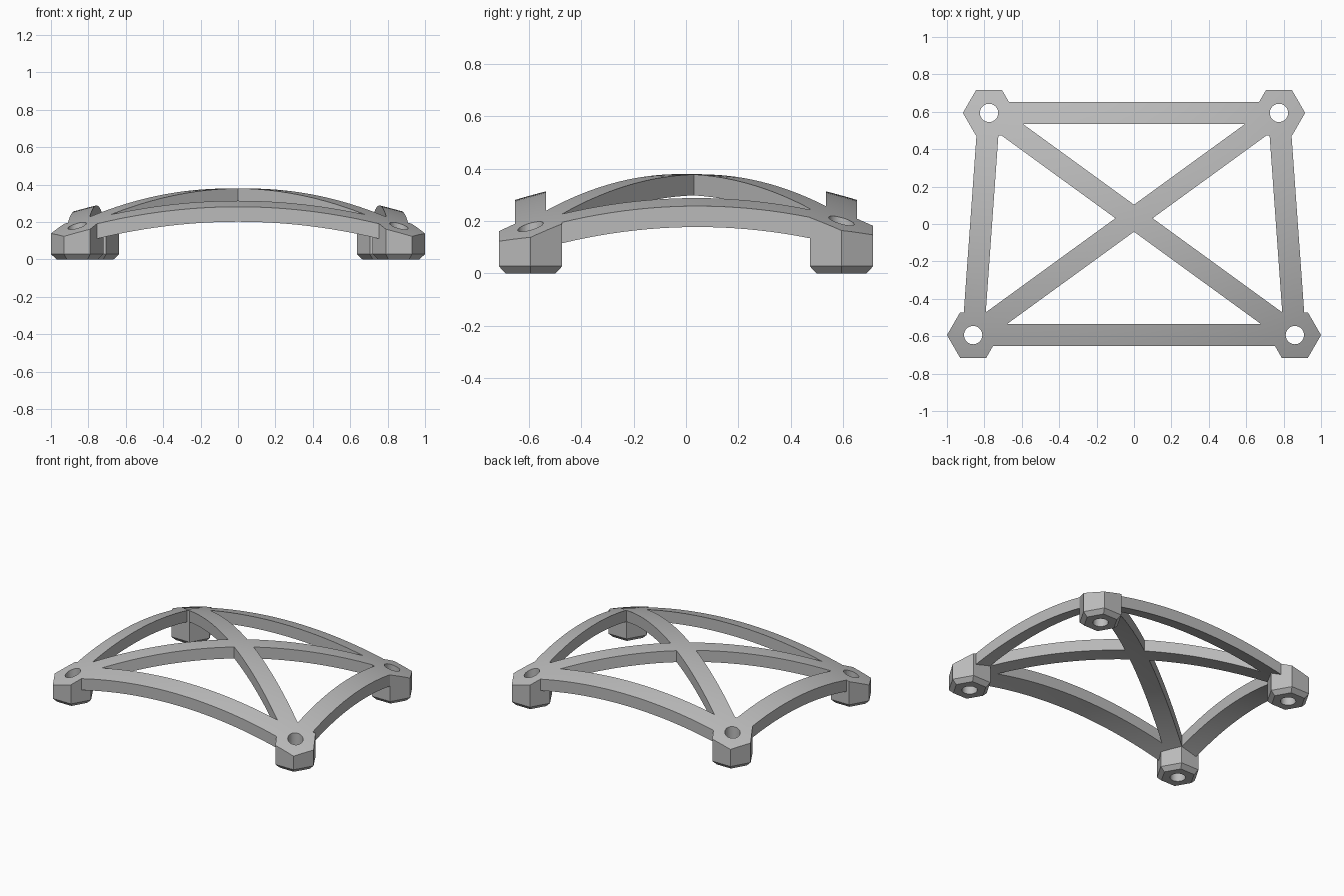
import bpy, bmesh, math
from mathutils import Vector, Matrix

if "Cube" in bpy.data.objects:
    bpy.data.objects.remove(bpy.data.objects["Cube"])

FEET = [Vector((-0.86, -0.594, 0)), Vector((0.86, -0.594, 0)),
        Vector((0.775, 0.594, 0)), Vector((-0.775, 0.594, 0))]
FOOT_R, BAR_W, THICK = 0.14, 0.117, 0.08


def dome(x, y):
    return 0.38 - 0.16 * x * x - 0.232 * y * y


def make(name, bm):
    bmesh.ops.recalc_face_normals(bm, faces=bm.faces)
    mesh = bpy.data.meshes.new(name)
    bm.to_mesh(mesh)
    bm.free()
    obj = bpy.data.objects.new(name, mesh)
    bpy.context.collection.objects.link(obj)
    return obj


def dome_block(name, drop, flat_z):
    """Solid between the dome, lowered by drop, and a flat level."""
    bm = bmesh.new()
    bmesh.ops.create_grid(bm, x_segments=44, y_segments=36, size=1)
    for v in bm.verts:
        v.co.x *= 1.1
        v.co.y *= 0.85
        v.co.z = dome(v.co.x, v.co.y) - drop
    skin = bmesh.ops.extrude_face_region(bm, geom=bm.faces[:])
    for v in skin["geom"]:
        if isinstance(v, bmesh.types.BMVert):
            v.co.z = flat_z
    return make(name, bm)


def combine(target, tool, operation, keep_tool=False):
    mod = target.modifiers.new(operation.title(), "BOOLEAN")
    mod.object, mod.operation, mod.solver = tool, operation, "EXACT"
    bpy.context.view_layer.update()
    result = target.evaluated_get(bpy.context.evaluated_depsgraph_get())
    mesh = bpy.data.meshes.new_from_object(result)
    target.modifiers.clear()
    target.data = mesh
    bpy.data.objects.remove(tool)


def bar(i, a, b):
    """Tall straight strip between two foot centres."""
    d = b - a
    bm = bmesh.new()
    bmesh.ops.create_cube(bm, size=1)
    height = 2 + i * 0.1
    mat = (Matrix.Translation((a + b) / 2)
           @ Matrix.Rotation(math.atan2(d.y, d.x), 4, "Z")
           @ Matrix.Diagonal((d.length, BAR_W, height, 1)))
    bmesh.ops.transform(bm, matrix=mat, verts=bm.verts)
    return make("bar", bm)


# Plan of the frame: four rails and two diagonal braces
pairs = [(0, 1), (1, 2), (2, 3), (3, 0), (0, 2), (1, 3)]
strips = [bar(i, FEET[a], FEET[b]) for i, (a, b) in enumerate(pairs)]
plan = strips[0]
for strip in strips[1:]:
    combine(plan, strip, "UNION")

# Curved underside
frame = dome_block("arched_frame", THICK, 0.6)
combine(frame, plan, "INTERSECT")

# Hexagonal feet with a chamfered base
bm = bmesh.new()
for c in FEET:
    rings = []
    for r, z in ((FOOT_R - 0.03, 0), (FOOT_R, 0.028), (FOOT_R, 0.7)):
        rings.append([bm.verts.new((c.x + r * math.cos(k * math.pi / 3),
                                    c.y + r * math.sin(k * math.pi / 3), z))
                      for k in range(6)])
    for low, high in zip(rings, rings[1:]):
        for k in range(6):
            n = (k + 1) % 6
            bm.faces.new((low[k], low[n], high[n], high[k]))
    bm.faces.new(rings[0])
    bm.faces.new(rings[-1])
combine(frame, make("feet", bm), "UNION")

# Curved top over frame and feet
combine(frame, dome_block("dome", 0, -0.2), "INTERSECT")

# Screw holes
bm = bmesh.new()
for c in FEET:
    bmesh.ops.create_cone(bm, cap_ends=True, segments=32, radius1=0.049,
                          radius2=0.049, depth=2, matrix=Matrix.Translation(c))
combine(frame, make("holes", bm), "DIFFERENCE")

# Colour and shading
grey = bpy.data.materials.new("light grey")
grey.use_nodes = True
grey.diffuse_color = (0.5, 0.5, 0.5, 1)
grey.node_tree.nodes["Principled BSDF"].inputs["Base Color"].default_value = (0.5, 0.5, 0.5, 1)
frame.data.materials.clear()
frame.data.materials.append(grey)
for p in frame.data.polygons:
    p.material_index = 0
bpy.ops.object.select_all(action="DESELECT")
frame.select_set(True)
bpy.context.view_layer.objects.active = frame
bpy.ops.object.shade_smooth_by_angle(angle=math.radians(25))
